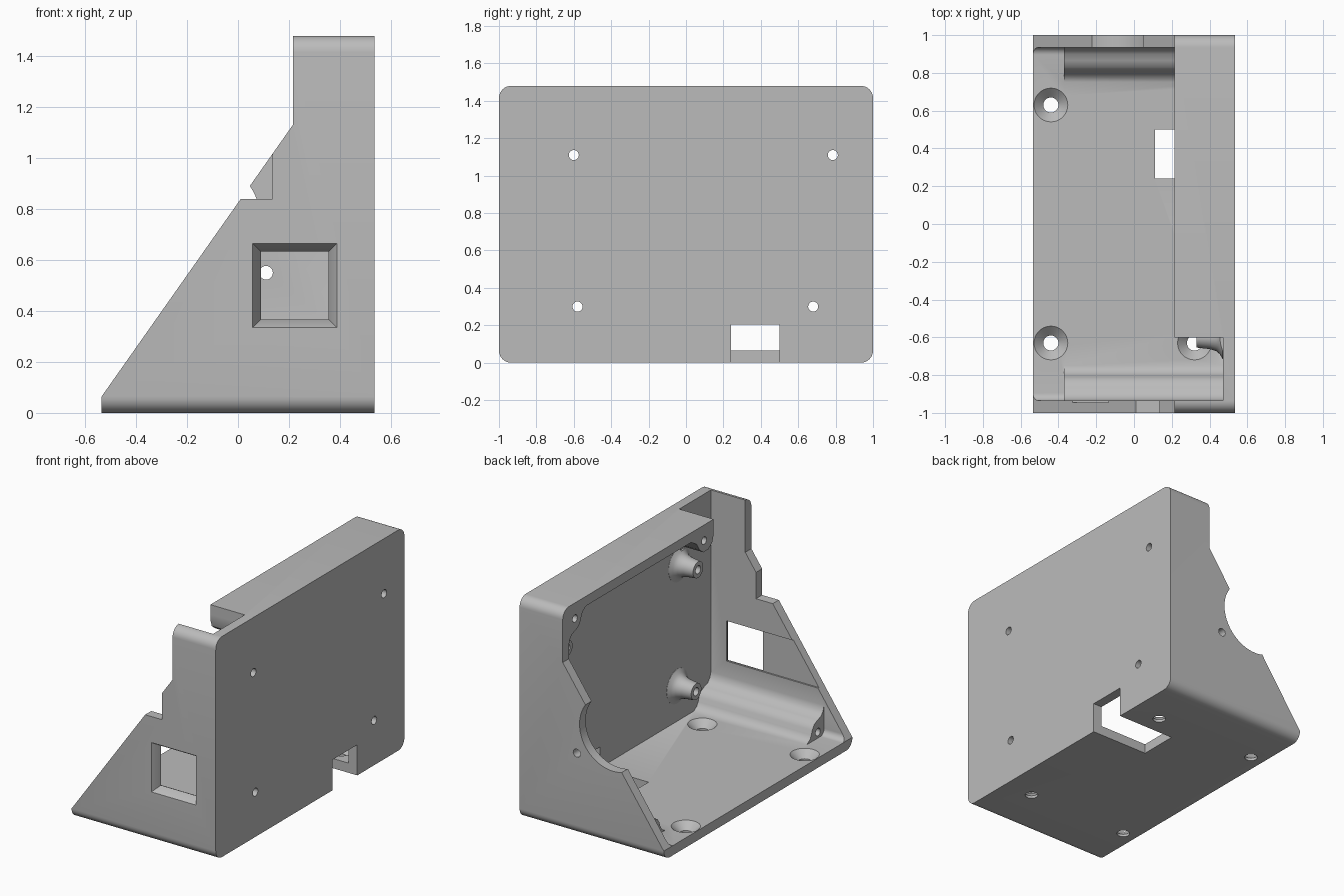
import bpy, bmesh
from math import sin, cos, pi

cube = bpy.data.objects.get("Cube")
if cube:
    bpy.data.objects.remove(cube, do_unlink=True)

grey = bpy.data.materials.new("plain grey")
grey.use_nodes = True
COLOUR = (0.5, 0.5, 0.5, 1)
grey.diffuse_color = COLOUR
grey.node_tree.nodes["Principled BSDF"].inputs["Base Color"].default_value = COLOUR


def circle(u, v, r, n=32):
    return [(u + r * cos(2 * pi * i / n), v + r * sin(2 * pi * i / n)) for i in range(n)]


def rect(u0, v0, u1, v1):
    return [(u0, v0), (u1, v0), (u1, v1), (u0, v1)]


def rounded(u0, v0, u1, v1, r, n=8):
    pts = []
    corners = [(u1 - r, v1 - r), (u0 + r, v1 - r), (u0 + r, v0 + r), (u1 - r, v0 + r)]
    for k, (u, v) in enumerate(corners):
        for i in range(n + 1):
            a = pi / 2 * (k + i / n)
            pts.append((u + r * cos(a), v + r * sin(a)))
    return pts


def loft(name, axis, *sections):
    """Solid through matching outlines, each given as (position, points)."""
    place = {"x": lambda p, u, v: (p, u, v),
             "y": lambda p, u, v: (u, p, v),
             "z": lambda p, u, v: (u, v, p)}[axis]
    bm = bmesh.new()
    rings = [[bm.verts.new(place(p, u, v)) for u, v in pts] for p, pts in sections]
    bm.faces.new(rings[0])
    bm.faces.new(rings[-1])
    for a, b in zip(rings, rings[1:]):
        for i in range(len(a)):
            j = (i + 1) % len(a)
            bm.faces.new((a[i], a[j], b[j], b[i]))
    bmesh.ops.recalc_face_normals(bm, faces=bm.faces)
    mesh = bpy.data.meshes.new(name)
    bm.to_mesh(mesh)
    bm.free()
    obj = bpy.data.objects.new(name, mesh)
    bpy.context.collection.objects.link(obj)
    mesh.materials.append(grey)
    return obj


def prism(name, axis, a, b, pts):
    return loft(name, axis, (a, pts), (b, pts))


def combine(tool, operation):
    mod = case.modifiers.new("boolean", "BOOLEAN")
    mod.operation = operation
    mod.solver = "EXACT"
    mod.object = tool
    bpy.context.view_layer.objects.active = case
    bpy.ops.object.modifier_apply(modifier=mod.name)
    bpy.data.objects.remove(tool, do_unlink=True)


def cut(tool):
    combine(tool, "DIFFERENCE")


def add(tool):
    combine(tool, "UNION")


# Rounded shell, open on the sloping side
WALL = 0.065
X, Y, H = 0.535, 1.0, 1.48
case = prism("wedge_case", "x", -X, X, rounded(-Y, 0, Y, H, WALL))
cut(prism("cavity", "x", -0.8, X - WALL,
          rounded(-Y + WALL, WALL, Y - WALL, H - WALL, 0.04)))

# Screw bosses along the corners: outline as distance from side and base
boss = [(0.03, 0.03), (0.03, 0.26), (0.065, 0.26), (0.075, 0.225), (0.1, 0.197),
        (0.135, 0.187), (0.17, 0.17), (0.19, 0.14), (0.2, 0.11), (0.215, 0.085),
        (0.25, 0.064), (0.25, 0.03)]
for s in (-1, 1):
    add(prism("lower_boss", "x", -0.37, 0.49, [(s * (Y - u), v) for u, v in boss]))
add(prism("upper_boss", "x", 0.1, 0.49, [(Y - u, H - v) for u, v in boss]))
add(prism("lip_boss", "x", 0.1, 0.49,
          [(-0.6, 1.44), (-0.6, 1.38), (-0.585, 1.33), (-0.545, 1.3), (-0.49, 1.3),
           (-0.45, 1.33), (-0.42, 1.38), (-0.36, 1.416), (-0.36, 1.44)]))

# Flared board standoffs on the upright wall
STANDOFFS = [(-0.6, 1.11), (0.785, 1.11), (-0.58, 0.3), (0.68, 0.3)]
flare = [(0.5, 0.115), (0.469, 0.115), (0.455, 0.09), (0.435, 0.073), (0.4, 0.062), (0.33, 0.054)]
for y, z in STANDOFFS:
    add(loft("standoff", "x", *[(x, circle(y, z, r)) for x, r in flare]))
for y, z in STANDOFFS:
    cut(prism("standoff_hole", "x", 0.2, 0.7, circle(y, z, 0.027, 20)))

# Sloping front with a step to the upright top
cut(prism("slope", "y", -1.2, 1.2,
          [(0.215, 1.7), (0.215, 1.13), (-0.535, 0.065), (-0.7, -0.17), (-0.7, 1.7)]))

# Gap in the top next to the front end wall
cut(prism("top_gap", "z", 1.2, 1.7, rect(0.1, -Y + WALL, 0.47, -0.6)))

# Pilot holes in the bosses
for y in (-0.87, 0.87):
    cut(prism("pilot", "x", -0.5, -0.15, circle(y, 0.105, 0.025, 20)))
for y in (-0.5, 0.87):
    cut(prism("pilot", "x", 0.1, 0.4, circle(y, 1.375, 0.025, 20)))

# Front end wall: shallow inner recess, bevelled window and notch
cut(prism("recess", "y", -0.945, -0.9, rect(-0.6, 0.363, 0.355, 0.633)))
cut(loft("window", "y", (-1.02, rect(0.045, 0.322, 0.4, 0.678)),
         (-0.947, rect(0.09, 0.367, 0.355, 0.633)),
         (-0.9, rect(0.09, 0.367, 0.355, 0.633))))
cut(prism("notch", "y", -1.1, -0.9, rect(-0.2, 0.84, 0.135, 1.3)))

# Back end wall: round bite and small hole
cut(prism("round_bite", "y", 0.9, 1.1, circle(-0.16, 0.75, 0.25, 64)))
cut(prism("side_hole", "y", 0.9, 1.1, circle(0.11, 0.55, 0.027, 20)))

# Cable slot through the floor and upright wall
cut(prism("cable_slot", "y", 0.24, 0.5, rect(0.11, -0.1, 0.7, 0.205)))

# Countersunk floor screws
for x in (-0.44, 0.32):
    for y in (-0.63, 0.63):
        cut(loft("countersink", "z", *[(z, circle(x, y, r)) for z, r in
                 ((-0.1, 0.04), (0.018, 0.04), (0.0655, 0.09), (0.075, 0.09))]))

# Smooth the curved surfaces, keep the cut edges sharp
case.select_set(True)
bpy.context.view_layer.objects.active = case
bpy.ops.object.shade_smooth_by_angle(angle=0.6)
